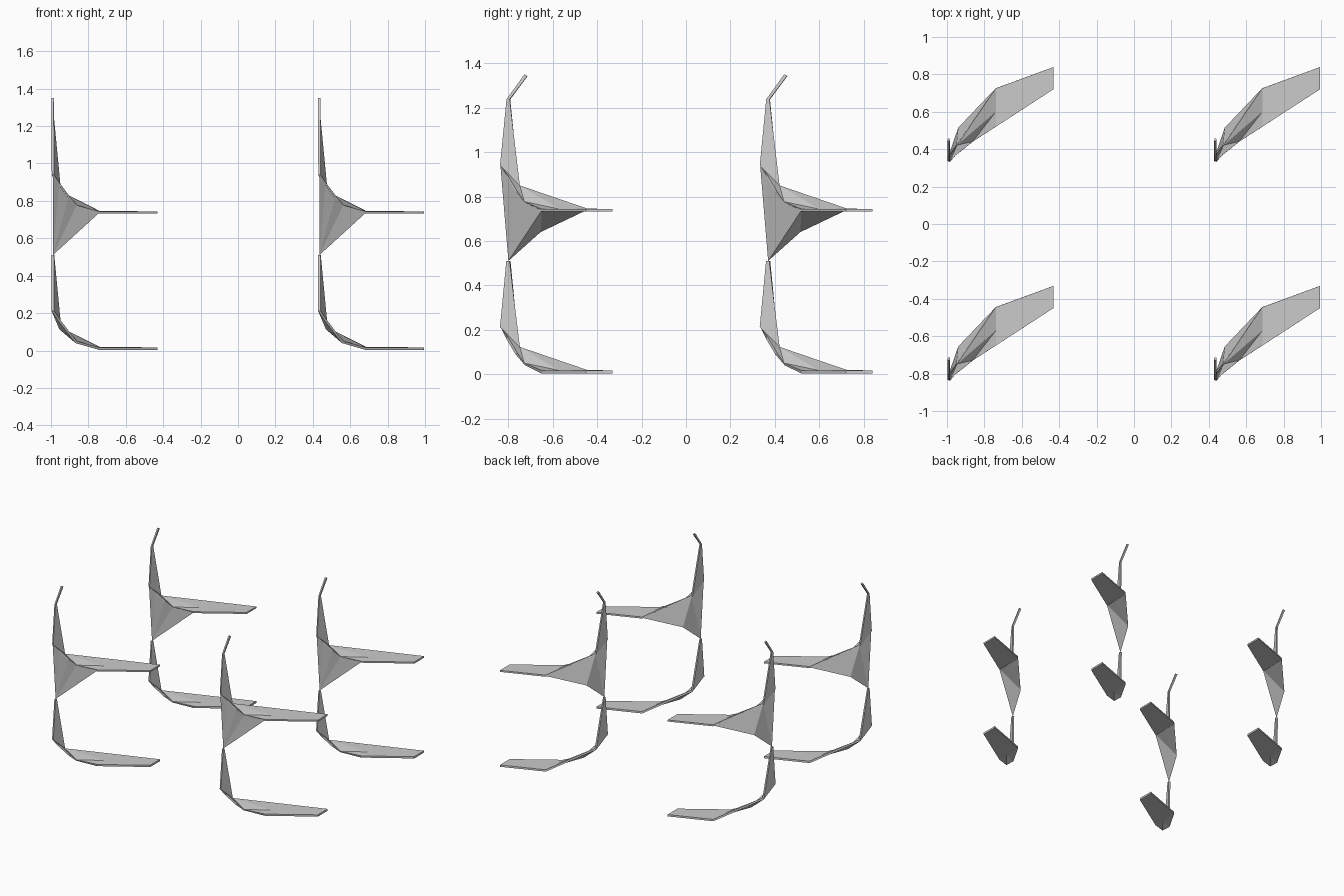
import bpy
from mathutils import Vector

if "Cube" in bpy.data.objects:
    bpy.data.objects.remove(bpy.data.objects["Cube"])

RISE = 0.728                      # seat panel repeats the foot panel higher up
OFFSETS = [(0, 0), (1.425, 0), (0, 1.17), (1.425, 1.17)]

# Shared curved panel outline: stem, front edge, free end, back edge
P = {
    "stem_front": (-0.991, -0.807, 0.51), "stem_back": (-0.989, -0.793, 0.51),
    "A": (-0.990, -0.836, 0.212), "C0": (-0.957, -0.805, 0.163),
    "C1": (-0.905, -0.765, 0.095), "C": (-0.865, -0.727, 0.045),
    "D": (-0.74, -0.65, 0.010), "E": (-0.431, -0.45, 0.010),
    "F": (-0.431, -0.331, 0.010), "G": (-0.74, -0.445, 0.012),
    "M": (-0.74, -0.57, 0.010), "B": (-0.95, -0.75, 0.118),
}
PANEL = ["stem_front A B stem_back", "A C0 B", "C0 C1 B", "C1 C B", "C M B",
         "C D M", "M G B", "D E F G M"]


def make(name, points, faces, offset, thickness=0):
    keys = [k for k in points if any(k in f.split() for f in faces)]
    mesh = bpy.data.meshes.new(name)
    mesh.from_pydata([points[k] for k in keys], [],
                     [[keys.index(k) for k in f.split()] for f in faces])
    mesh.update()
    obj = bpy.data.objects.new(name, mesh)
    bpy.context.collection.objects.link(obj)
    obj.location = (offset[0], offset[1], 0)
    if thickness:
        mod = obj.modifiers.new("thickness", "SOLIDIFY")
        mod.thickness = thickness
        mod.offset = 0
    return obj


# Seat and backrest points, with the bent strip at the top
seat = {k: tuple(Vector(v) + Vector((0, 0, RISE))) for k, v in P.items()}
seat["tip_front"] = (-0.991, -0.727, 1.350)
seat["tip_back"] = (-0.989, -0.714, 1.343)

# Closed brace under the seat
brace = dict(seat)
brace["foot"] = (-0.990, -0.80, 0.51)
brace["L"] = (-0.94, -0.655, 0.64)
BRACE = ["foot D C", "foot C C1", "foot C1 C0", "foot C0 A", "foot A B",
         "foot B L", "L B G", "foot L D", "L G M", "L M D",
         "A C0 B", "C0 C1 B", "C1 C B", "C M B", "C D M", "M G B"]

for off in OFFSETS:
    make("foot_panel", P, PANEL, off, 0.014)
    make("seat_back_panel", seat,
         PANEL + ["tip_front stem_front stem_back tip_back"], off, 0.012)
    make("seat_brace", brace, BRACE, off)
